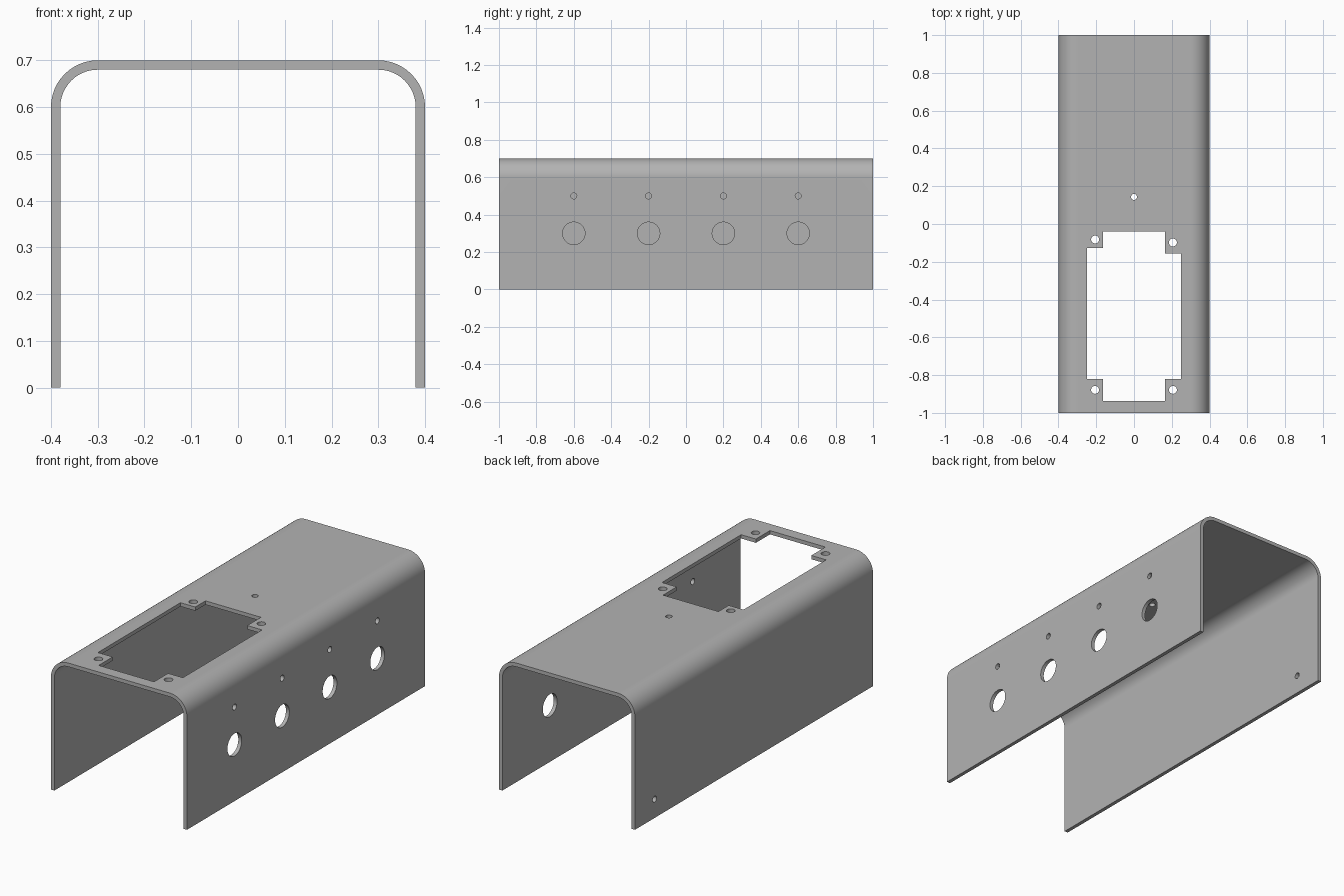
import bpy
import bmesh
from math import sin, cos, pi
from mathutils import Matrix, Vector

cube = bpy.data.objects.get("Cube")
if cube:
    bpy.data.objects.remove(cube, do_unlink=True)

HALF_W, HALF_L, HEIGHT = 0.4, 1.0, 0.7
WALL, BEND = 0.02, 0.1
ARC_STEPS = 12


def new_object(name, bm):
    bmesh.ops.recalc_face_normals(bm, faces=bm.faces[:])
    mesh = bpy.data.meshes.new(name)
    bm.to_mesh(mesh)
    bm.free()
    obj = bpy.data.objects.new(name, mesh)
    bpy.context.collection.objects.link(obj)
    return obj


def extrude_outline(bm, points, depth):
    face = bm.faces.new([bm.verts.new(p) for p in points])
    new = bmesh.ops.extrude_face_region(bm, geom=[face])["geom"]
    verts = [v for v in new if isinstance(v, bmesh.types.BMVert)]
    bmesh.ops.translate(bm, verts=verts, vec=Vector(depth))


def bent_line(radius):
    """Open U line, from the left foot over the top to the right foot."""
    cx, cz = HALF_W - BEND, HEIGHT - BEND
    arc = [(cx + radius * cos(a), cz + radius * sin(a))
           for a in (i * pi / 2 / ARC_STEPS for i in range(ARC_STEPS + 1))]
    half = [(cx + radius, 0)] + arc
    return half + [(-x, z) for x, z in reversed(half)]


def drill(bm, centre, radius, axis, segments=32):
    turn = Matrix.Rotation(pi / 2, 4, "Y") if axis == "X" else Matrix()
    bmesh.ops.create_cone(bm, cap_ends=True, segments=segments,
                          radius1=radius, radius2=radius, depth=0.1,
                          matrix=Matrix.Translation(centre) @ turn)


# Bent sheet cover
bm = bmesh.new()
profile = bent_line(BEND) + bent_line(BEND - WALL)[::-1]
extrude_outline(bm, [(x, -HALF_L, z) for x, z in profile], (0, 2 * HALF_L, 0))
cover = new_object("sheet_cover", bm)

# Cutter for all openings
bm = bmesh.new()
wall_x = HALF_W - WALL / 2
top_z = HEIGHT - WALL / 2

# Notched window in the top
IN, OUT = 0.163, 0.25
FRONT, FRONT_TAB, BACK = -0.938, -0.82, -0.04
LEFT_TAB, RIGHT_TAB = -0.155, -0.126
window = [(-IN, FRONT), (IN, FRONT), (IN, FRONT_TAB), (OUT, FRONT_TAB),
          (OUT, LEFT_TAB), (IN, LEFT_TAB), (IN, BACK), (-IN, BACK),
          (-IN, RIGHT_TAB), (-OUT, RIGHT_TAB), (-OUT, FRONT_TAB), (-IN, FRONT_TAB)]
extrude_outline(bm, [(x, y, HEIGHT - 0.06) for x, y in window], (0, 0, 0.1))

# Screw holes in the tabs and the single hole behind the window
for x, y in [(-0.206, -0.878), (0.206, -0.878), (-0.206, -0.082), (0.206, -0.098)]:
    drill(bm, (x, y, top_z), 0.021, "Z")
drill(bm, (0, 0.143, top_z), 0.016, "Z")

# Row of large and small holes in the left wall
for i in range(4):
    y = -0.6 + 0.4 * i
    drill(bm, (wall_x, y, 0.3), 0.06, "X", 48)
    drill(bm, (wall_x, y, 0.5), 0.016, "X")

# Lone hole low at the back of the right wall
drill(bm, (-wall_x, 0.835, 0.1), 0.016, "X")
cutter = new_object("hole_cutter", bm)
cutter.hide_render = True

# Cut the openings, then drop the cutter
bpy.context.view_layer.objects.active = cover
cover.select_set(True)
cut = cover.modifiers.new("openings", "BOOLEAN")
cut.operation = "DIFFERENCE"
cut.solver = "EXACT"
cut.object = cutter
bpy.ops.object.modifier_apply(modifier=cut.name)
bpy.data.objects.remove(cutter, do_unlink=True)

# Grey metal
grey = bpy.data.materials.new("grey_metal")
grey.use_nodes = True
colour = (0.45, 0.45, 0.45, 1)
grey.diffuse_color = colour
grey.node_tree.nodes["Principled BSDF"].inputs["Base Color"].default_value = colour
cover.data.materials.clear()
cover.data.materials.append(grey)

# Smooth bends with flat walls
bpy.ops.object.select_all(action="DESELECT")
cover.select_set(True)
bpy.ops.object.shade_smooth_by_angle(angle=pi / 6)
weighted = cover.modifiers.new("flat_walls", "WEIGHTED_NORMAL")
weighted.keep_sharp = True
